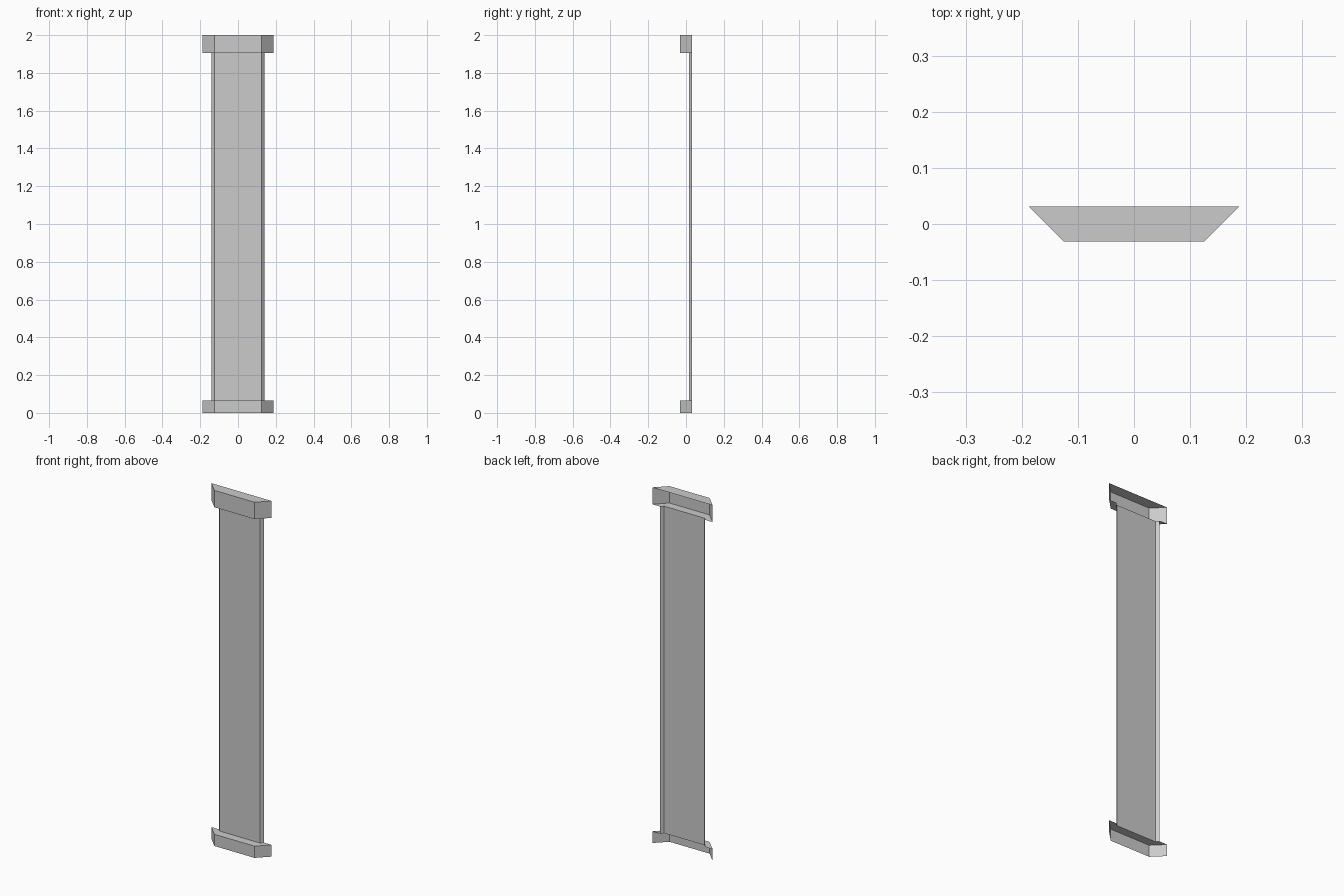
import bpy
import bmesh

if "Cube" in bpy.data.objects:
    bpy.data.objects.remove(bpy.data.objects["Cube"])

WALL_Y = 0.03125      # open back plane
HALF_W = 0.125        # half width of every front face


def profile(depth):
    """Three-sided, 45 degree splayed section that is open at the back."""
    front, wide = WALL_Y - depth, HALF_W + depth
    return [(-wide, WALL_Y), (-HALF_W, front), (HALF_W, front), (wide, WALL_Y)]


def make_part(name, stations, closed_top=False):
    """Loft open sections given as (depth, z), listed from bottom to top."""
    bm = bmesh.new()
    rows = [[bm.verts.new((x, y, z)) for x, y in profile(d)] for d, z in stations]
    for low, high in zip(rows, rows[1:]):
        for i in range(3):
            bm.faces.new((low[i], low[i + 1], high[i + 1], high[i]))
    if closed_top:
        bm.faces.new(rows[-1])
    mesh = bpy.data.meshes.new(name)
    bm.to_mesh(mesh)
    bm.free()
    obj = bpy.data.objects.new(name, mesh)
    bpy.context.collection.objects.link(obj)
    return obj


SHAFT_D, BLOCK_D = 0.0156, 0.0625
BASE_Z, CAP_Z, TOP_Z = 0.066, 1.905, 2.0

# Base block with a ledge in to the shaft, open underneath
make_part("base", [(BLOCK_D, 0), (BLOCK_D, BASE_Z), (SHAFT_D, BASE_Z)])
# Thin pilaster shaft
make_part("shaft", [(SHAFT_D, BASE_Z), (SHAFT_D, CAP_Z)])
# Cap block with underside ledge and closed top
make_part("cap", [(SHAFT_D, CAP_Z), (BLOCK_D, CAP_Z), (BLOCK_D, TOP_Z)], closed_top=True)
